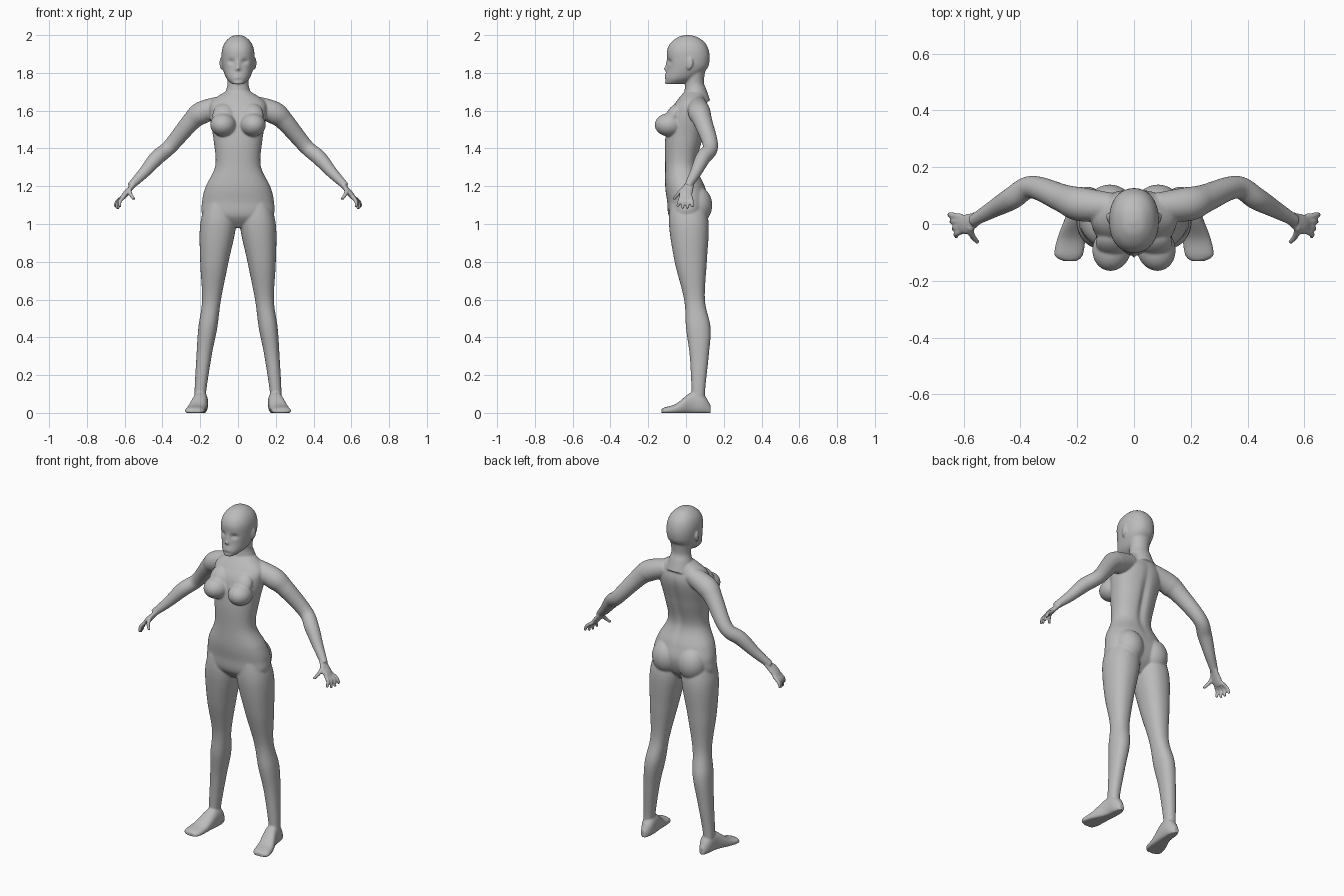
import bpy
import bmesh
from math import cos, sin, tau, exp, copysign
from mathutils import Vector, Matrix

cube = bpy.data.objects.get("Cube")
if cube:
    bpy.data.objects.remove(cube, do_unlink=True)

LEFT, RIGHT = 1, -1
body = bmesh.new()


def spline(rows, steps=8):
    """Catmull-Rom interpolation through rows of numbers."""
    vectors = [Vector(row) for row in rows]
    padded = [vectors[0], *vectors, vectors[-1]]
    smooth = []
    for before, start, end, after in zip(padded, padded[1:], padded[2:], padded[3:]):
        leave = (end - before) / 2
        arrive = (after - start) / 2
        for step in range(steps):
            t = step / steps
            bend = (end - start) * 3 - leave * 2 - arrive
            settle = (start - end) * 2 + leave + arrive
            smooth.append(start + (leave + (bend + settle * t) * t) * t)
    return smooth + [vectors[-1]]


def skin(rings):
    """Join rings of points into a closed surface and return its vertices."""
    loops = [[body.verts.new(point) for point in ring] for ring in rings]
    for lower, upper in zip(loops, loops[1:]):
        for i in range(len(lower)):
            body.faces.new((lower[i - 1], lower[i], upper[i], upper[i - 1]))
    body.faces.new(loops[0])
    body.faces.new(loops[-1])
    return [vert for loop in loops for vert in loop]


def circle(count, power=1.0):
    """Points of a unit circle; a power below one makes it squarer."""
    for i in range(count):
        angle = tau * i / count
        yield Vector([copysign(abs(value) ** power, value) for value in (cos(angle), sin(angle))])


def upright(rows, side=LEFT, power=0.9, count=64):
    """Loft with level rings; rows are height, inner, outer, front and back."""
    rings = []
    for height, inner, outer, front, back in spline(rows):
        middle = Vector((inner + outer, front + back)) / 2
        width, depth = (outer - inner) / 2, (back - front) / 2
        rings.append([(side * (middle.x + width * p.x), middle.y + depth * p.y, height)
                      for p in circle(count, power)])
    return skin(rings)


def foot(rows, side, sole=-0.01):
    """Loft from heel to toe; rows are depth, inner, outer and top."""
    rings = []
    for depth, inner, outer, top in spline(rows):
        ring = []
        for p in circle(count=32, power=0.85):
            across = (inner + outer + (outer - inner) * p.x) / 2
            height = (sole + top + (top - sole) * p.y) / 2
            ring.append((side * across, depth, max(height, 0)))
        rings.append(ring)
    skin(rings)


def tube(rows, side=LEFT, flat=1.0, count=24):
    """Tube along a path; rows are a centre point and a radius."""
    rows = spline(rows)
    points = [row.to_3d() for row in rows]
    rings = []
    for i, row in enumerate(rows):
        ahead = points[min(i + 1, len(points) - 1)]
        tangent = (ahead - points[max(i - 1, 0)]).normalized()
        across = tangent.cross(Vector((0, 1, 0))).normalized()
        along = across.cross(tangent)
        ring = [points[i] + (along * p.x + across * p.y * flat) * row[-1] for p in circle(count)]
        rings.append([(side * point.x, point.y, point.z) for point in ring])
    skin(rings)


def ball(centre, radii, side, tilt=0.0, turn=0.0):
    x, y, z = centre
    place = Matrix.Translation((side * x, y, z))
    spin = Matrix.Rotation(side * turn, 4, "Z") @ Matrix.Rotation(tilt, 4, "X")
    bmesh.ops.create_uvsphere(body, u_segments=32, v_segments=24, radius=1,
                              matrix=place @ spin @ Matrix.Diagonal((*radii, 1)))


def sculpt(verts, facing, x, z, width, height, push):
    """Push a soft spot along y, on both sides, on the front or the back."""
    for vert in verts:
        if vert.co.y * facing > 0:
            across = (abs(vert.co.x) - x) / width
            upward = (vert.co.z - z) / height
            vert.co.y += push * exp(-across * across - upward * upward)


def symmetric(rows):
    """Turn height, half width, front and back into rows for a loft."""
    return [(height, -half, half, front, back) for height, half, front, back in rows]


FRONT, BACK = -1, 1

# Torso with a groove along the spine
torso = upright(symmetric([
    (.98, .05, -.04, .05), (1.04, .18, -.09, .1), (1.12, .19, -.1, .12),
    (1.2, .17, -.11, .1), (1.31, .12, -.11, .06), (1.45, .13, -.11, .09),
    (1.58, .15, -.09, .12), (1.65, .14, -.05, .11), (1.71, .05, 0, .09)]))
sculpt(torso, BACK, x=0, z=1.42, width=.02, height=.16, push=-.014)

# Neck
tube([(0, .06, 1.64, .07), (0, .05, 1.7, .06), (0, .045, 1.75, .05), (0, .045, 1.83, .06)],
     flat=1.1, count=32)

# Head
head = upright(symmetric([
    (1.74, .03, -.11, -.02), (1.77, .06, -.11, .05), (1.82, .08, -.1, .11),
    (1.87, .087, -.1, .125), (1.92, .085, -.1, .12), (1.96, .07, -.08, .1),
    (1.99, .04, -.04, .06), (2, .01, 0, .02)]), count=96)

# Face: eye sockets, nose bridge, nose tip, lips, mouth line and chin crease
sculpt(head, FRONT, x=.036, z=1.86, width=.017, height=.012, push=.013)
sculpt(head, FRONT, x=0, z=1.84, width=.01, height=.024, push=-.01)
sculpt(head, FRONT, x=0, z=1.82, width=.013, height=.01, push=-.015)
sculpt(head, FRONT, x=0, z=1.784, width=.022, height=.014, push=-.007)
sculpt(head, FRONT, x=0, z=1.784, width=.022, height=.003, push=.008)
sculpt(head, FRONT, x=0, z=1.762, width=.03, height=.006, push=.004)

for side in (LEFT, RIGHT):
    # Ear
    ball((.088, .018, 1.85), (.008, .02, .033), side, tilt=-.15, turn=-.35)

    # Chest and seat
    ball((.078, -.088, 1.525), (.068, .078, .062), side, turn=.25)
    ball((.075, -.065, 1.575), (.06, .04, .07), side, tilt=-.55)
    ball((.085, .055, 1.1), (.085, .084, .1), side)

    # Leg
    upright([(1.14, .03, .16, -.08, .09), (1, .01, .2, -.09, .12), (.8, .05, .2, -.06, .11),
             (.6, .09, .19, -.01, .1), (.45, .11, .21, 0, .13), (.3, .14, .22, .02, .12),
             (.1, .17, .23, .03, .1), (.02, .17, .22, .03, .11)], side)
    foot([(.13, .18, .21, .04), (.09, .16, .23, .1), (.03, .16, .24, .11),
          (-.05, .17, .27, .05), (-.11, .18, .28, .03), (-.13, .2, .25, .02)], side)

    # Arm from the collar to the wrist
    tube([(.08, .06, 1.63, .05), (.19, .07, 1.59, .06), (.25, .09, 1.54, .05),
          (.36, .13, 1.41, .04), (.43, .09, 1.35, .04), (.5, .05, 1.27, .03),
          (.57, .01, 1.2, .02)], side)

    # Palm
    tube([(.55, .02, 1.21, .025), (.59, 0, 1.165, .035), (.61, 0, 1.14, .03)], side, flat=.45)

    # Fingers fan out from the palm
    for finger in range(4):
        knuckle = (.605, .017 * finger - .025, 1.145, .011)
        middle = (.625 + .005 * finger, .022 * finger - .035, 1.12, .01)
        tip = (.625 + .009 * finger, .026 * finger - .045, 1.075 + .01 * abs(finger - 1.5), .008)
        tube([knuckle, middle, tip], side)

    # Thumb
    tube([(.575, -.01, 1.19, .012), (.57, -.04, 1.16, .011), (.55, -.065, 1.13, .008)], side)

# Blend all parts into one smooth skin
bmesh.ops.recalc_face_normals(body, faces=body.faces)
mesh = bpy.data.meshes.new("body")
body.to_mesh(mesh)
body.free()
figure = bpy.data.objects.new("body", mesh)
bpy.context.collection.objects.link(figure)

blend = figure.modifiers.new("blend", "REMESH")
blend.mode = "VOXEL"
blend.voxel_size = .005
blend.use_smooth_shade = True
soften = figure.modifiers.new("soften", "SMOOTH")
soften.factor = .5
soften.iterations = 7

# Plain grey skin
grey = bpy.data.materials.new("plain grey")
grey.use_nodes = True
colour = (.5, .5, .5, 1)
grey.diffuse_color = colour
grey.node_tree.nodes["Principled BSDF"].inputs["Base Color"].default_value = colour
mesh.materials.append(grey)
